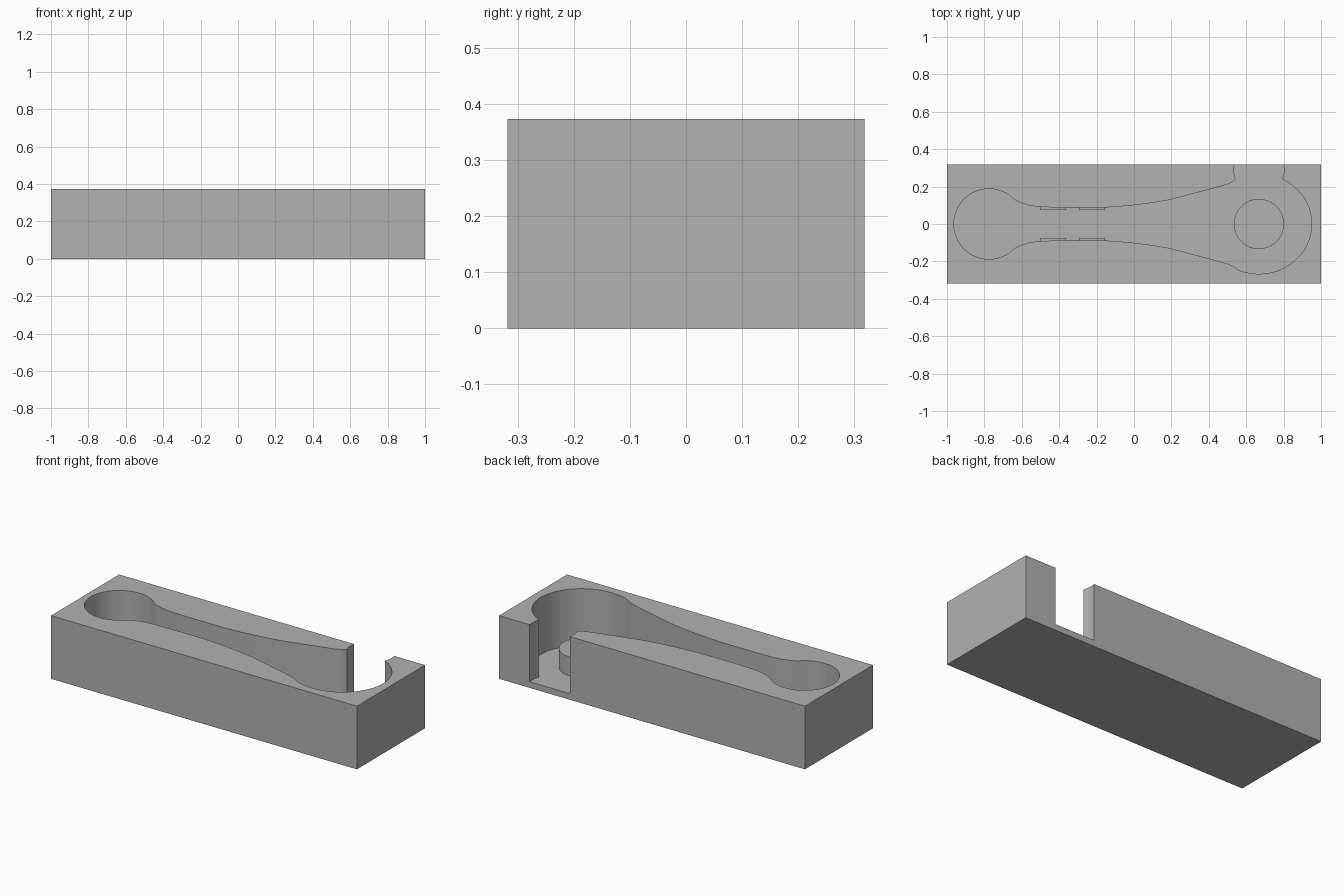
import bpy, bmesh
from math import cos, sin, radians

cube = bpy.data.objects.get("Cube")
if cube:
    bpy.data.objects.remove(cube, do_unlink=True)

HALF_Y, HEIGHT, FLOOR, POST_TOP = 0.318, 0.373, 0.036, 0.148
HEAD_X, POST_R = 0.668, 0.134

grey = bpy.data.materials.new("plain grey")
grey.use_nodes = True
colour = (0.445, 0.445, 0.445, 1)
grey.diffuse_color = colour
grey.node_tree.nodes["Principled BSDF"].inputs["Base Color"].default_value = colour


def arc(cx, cy, rx, ry, start, end, steps):
    """Points on an elliptical arc, angles in degrees."""
    angles = [radians(start + (end - start) * i / steps) for i in range(steps + 1)]
    return [(cx + rx * cos(a), cy + ry * sin(a)) for a in angles]


def prism(name, outline, bottom, top):
    """Extrude a flat outline straight up."""
    bm = bmesh.new()
    face = bm.faces.new([bm.verts.new((x, y, bottom)) for x, y in outline])
    raised = bmesh.ops.extrude_face_region(bm, geom=[face])
    for v in raised["geom"]:
        if isinstance(v, bmesh.types.BMVert):
            v.co.z = top
    bmesh.ops.recalc_face_normals(bm, faces=bm.faces)
    mesh = bpy.data.meshes.new(name)
    bm.to_mesh(mesh)
    bm.free()
    mesh.materials.append(grey)
    obj = bpy.data.objects.new(name, mesh)
    bpy.context.collection.objects.link(obj)
    return obj


def rectangle(x0, x1, y0, y1):
    return [(x0, y0), (x1, y0), (x1, y1), (x0, y1)]


def select_only(obj):
    bpy.ops.object.select_all(action='DESELECT')
    obj.select_set(True)
    bpy.context.view_layer.objects.active = obj


# Upper edge of the handle recess, from the small end to the head
neck = [(-0.625, 0.122), (-0.6, 0.111), (-0.56, 0.099), (-0.505, 0.091),
        (-0.4, 0.088), (-0.15, 0.088), (-0.02, 0.098), (0.09, 0.112),
        (0.19, 0.129), (0.35, 0.171), (0.487, 0.208), (0.525, 0.222)]
lower_neck = [(x, -y) for x, y in reversed(neck)]

# Whole recess: notch side, round head, neck, small round end, neck, notch side
notch_y, beyond = 0.29, HALF_Y + 0.05
outline = [(HEAD_X + 0.13, beyond)]
outline += arc(HEAD_X, notch_y, POST_R, POST_R, 12, -21, 5)
outline += arc(HEAD_X, 0, 0.282, 0.267, 64, -113, 24)
outline += lower_neck
outline += arc(-0.775, 0, 0.188, 0.188, -45, -315, 32)
outline += neck
outline += arc(HEAD_X, notch_y, POST_R, POST_R, 202, 168, 5)
outline += [(HEAD_X - 0.13, beyond)]

# Block with the recess cut out
block = prism("block", rectangle(-1, 1, -HALF_Y, HALF_Y), 0, HEIGHT)
cutter = prism("recess_cutter", outline, FLOOR, HEIGHT + 0.1)
cutter.hide_render = True
cut = block.modifiers.new("recess", 'BOOLEAN')
cut.operation = 'DIFFERENCE'
cut.solver = 'EXACT'
cut.object = cutter
select_only(block)
bpy.ops.object.modifier_apply(modifier=cut.name)
bpy.data.objects.remove(cutter, do_unlink=True)

# Round post standing in the head of the recess
post = prism("post", arc(HEAD_X, 0, POST_R, POST_R, 0, 352.5, 47), FLOOR - 0.01, POST_TOP)

for obj in (block, post):
    select_only(obj)
    bpy.ops.object.shade_smooth_by_angle(angle=radians(22))

# Low grip ribs on both walls of the neck
for side, y0, y1 in (("back", 0.074, 0.096), ("front", -0.096, -0.074)):
    for place, x in (("outer", -0.503), ("inner", -0.295)):
        prism(f"{side}_{place}_rib", rectangle(x, x + 0.139, y0, y1), FLOOR - 0.01, POST_TOP)
